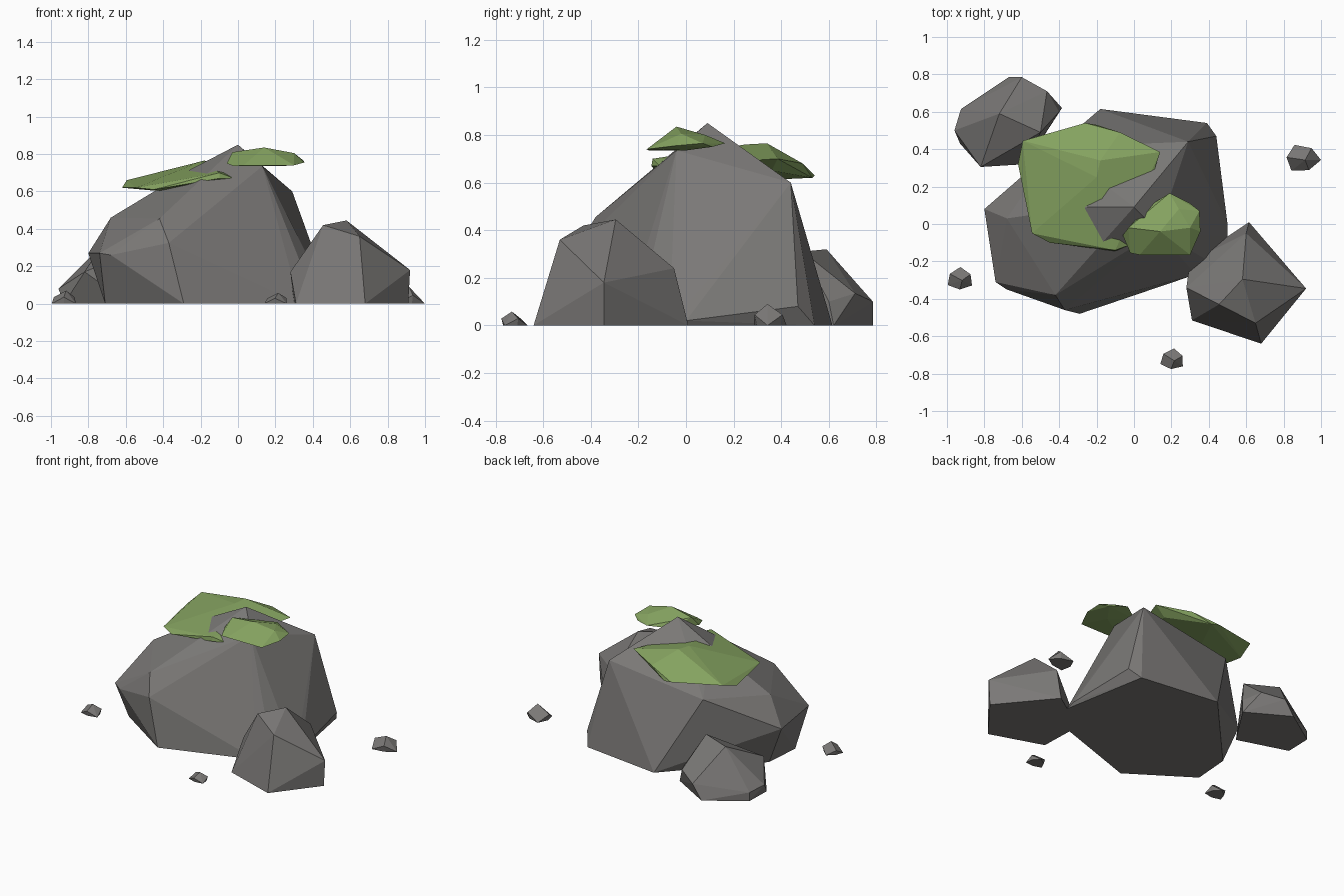
import bpy, bmesh, math
from mathutils import Vector


def material(name, rgb):
    m = bpy.data.materials.new(name)
    m.diffuse_color = (*rgb, 1)
    return m


stone = material("stone_grey", (0.195, 0.188, 0.182))
moss = material("moss_green", (0.235, 0.365, 0.117))


def hull(name, points, mat):
    """Faceted chunk: convex hull around its corner points, flat shaded."""
    bm = bmesh.new()
    for p in points:
        bm.verts.new(p)
    res = bmesh.ops.convex_hull(bm, input=bm.verts)
    loose = {v for v in res["geom_interior"] + res["geom_unused"]
             if isinstance(v, bmesh.types.BMVert)}
    bmesh.ops.delete(bm, geom=list(loose), context="VERTS")
    bmesh.ops.dissolve_limit(bm, angle_limit=math.radians(3),
                             verts=bm.verts, edges=bm.edges)
    bmesh.ops.recalc_face_normals(bm, faces=bm.faces)
    me = bpy.data.meshes.new(name)
    bm.to_mesh(me)
    bm.free()
    me.materials.append(mat)
    ob = bpy.data.objects.new(name, me)
    bpy.context.collection.objects.link(ob)
    return ob


# Large boulder
hull("main_boulder", [
    (0, .09, .85), (.13, -.04, .735), (.29, .44, .60), (-.25, .09, .72),
    (-.42, .41, .50), (-.42, -.38, .455), (-.37, -.46, .325), (-.68, .03, .46),
    (-.80, .08, .27), (-.68, -.35, .26), (-.74, -.31, .27),
    (-.29, -.48, 0), (.33, -.27, 0), (.42, -.21, 0), (.50, -.07, 0), (.50, 0, .02),
    (.44, .47, .08), (.39, .54, 0), (-.18, .615, 0), (-.69, .06, 0), (-.71, -.2, 0),
], stone)

# Smaller rocks leaning on it
hull("right_rock", [
    (.58, -.295, .445), (.455, -.43, .42), (.65, -.53, .36), (.92, -.345, .18),
    (.91, -.345, 0), (.60, -.05, .24), (.615, .01, 0), (.28, -.34, .17),
    (.31, -.515, 0), (.68, -.64, 0), (.30, -.2, 0),
], stone)
hull("back_left_rock", [
    (-.72, .59, .32), (-.50, .49, .31), (-.82, .305, .17), (-.96, .50, .08),
    (-.93, .43, 0), (-.925, .615, 0), (-.925, .615, .06), (-.67, .785, 0),
    (-.60, .785, .10), (-.465, .71, .135), (-.385, .62, 0), (-.40, .60, .10),
    (-.58, .32, 0),
], stone)


# Scattered pebbles: ground ring, raised ring and a crown point
def pebble(name, x, y, rx, ry, h, turn):
    pts = [(x + .15 * rx, y - .1 * ry, h)]
    for i in range(6):
        a = turn + i * math.tau / 6
        r = 1 if i % 2 else .85
        pts.append((x + rx * r * math.cos(a), y + ry * r * math.sin(a),
                    0 if i % 2 else h * .5))
        pts.append((x + .85 * rx * r * math.cos(a), y + .85 * ry * r * math.sin(a), 0))
    hull(name, pts, stone)


pebble("pebble_right", .90, .35, .10, .08, .09, .95)
pebble("pebble_left", -.93, -.295, .075, .065, .07, .5)
pebble("pebble_front", .205, -.725, .07, .06, .058, .4)

# Moss caps
hull("large_moss", [
    (-.18, .34, .765), (-.20, .25, .76), (-.595, .445, .66), (-.62, .32, .62),
    (-.26, .54, .63), (-.075, .49, .68), (.14, .385, .70), (-.545, -.05, .62),
    (-.45, -.10, .61), (-.40, .10, .60), (-.10, -.145, .67), (-.10, -.14, .70),
    (-.02, -.11, .67), (-.20, .53, .62), (.05, .36, .65),
], moss)
hull("small_moss", [
    (.14, -.04, .835), (-.03, -.02, .81), (.30, -.02, .805), (.24, .08, .80),
    (-.06, -.06, .75), (-.02, -.155, .735), (.03, -.165, .74), (.30, -.165, .74),
    (.355, -.04, .755), (.35, .07, .765), (.30, .11, .75), (.19, .165, .765),
    (.07, .09, .75), (.22, 0, .735),
], moss)
